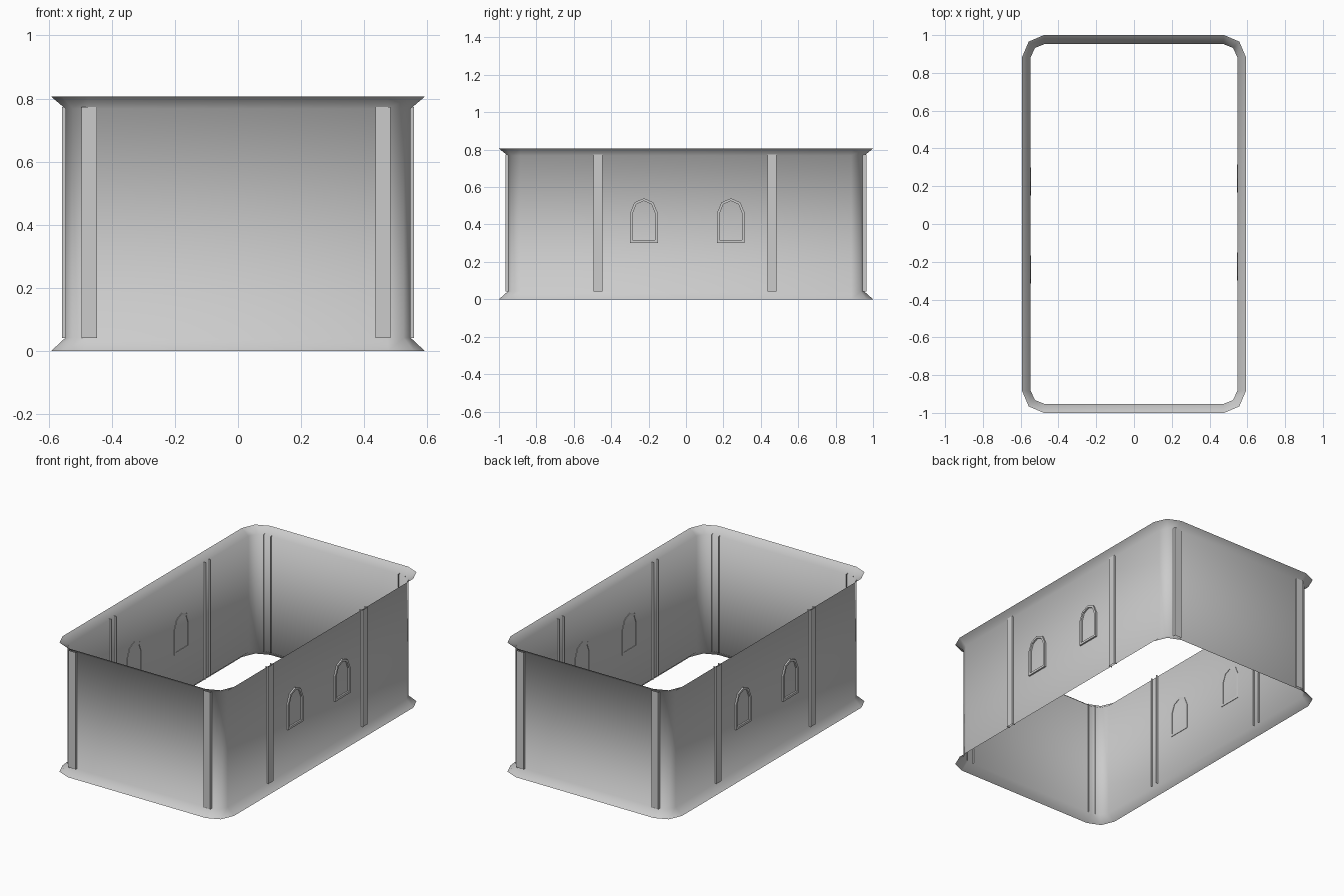
import bpy, bmesh, math
from mathutils import Matrix

cube = bpy.data.objects.get("Cube")
if cube:
    bpy.data.objects.remove(cube, do_unlink=True)

stone = bpy.data.materials.new("grey stone")
stone.use_nodes = True
colour = (0.6, 0.6, 0.6, 1)
stone.diffuse_color = colour
stone.node_tree.nodes["Principled BSDF"].inputs["Base Color"].default_value = colour

HALF_X, HALF_Y = 0.547, 0.953


def make(name, bm, matrix=Matrix(), smooth=False, consistent=True):
    if consistent:
        bmesh.ops.recalc_face_normals(bm, faces=bm.faces)
    bm.transform(matrix)
    mesh = bpy.data.meshes.new(name)
    bm.to_mesh(mesh)
    bm.free()
    for p in mesh.polygons:
        p.use_smooth = smooth
    mesh.materials.append(stone)
    obj = bpy.data.objects.new(name, mesh)
    bpy.context.collection.objects.link(obj)
    return obj


def outline(hx, hy, cut_x, cut_y):
    """Rectangle with two-segment rounded corners, counter-clockwise."""
    quarter = [(hx, hy - cut_y), (hx - cut_x * 0.3, hy - cut_y * 0.3), (hx - cut_x, hy)]
    pts = []
    for sx, sy in ((1, 1), (-1, 1), (-1, -1), (1, -1)):
        corner = [(x * sx, y * sy) for x, y in quarter]
        pts += corner if sx * sy > 0 else corner[::-1]
    return pts


# Open wall shell with flared top and foot
inner = outline(HALF_X, HALF_Y, 0.075, 0.07)
outer = outline(0.592, 1.0, 0.115, 0.115)
bm = bmesh.new()
rings = [[bm.verts.new((x, y, z)) for x, y in loop]
         for loop, z in ((outer, 0), (inner, 0.042), (inner, 0.768), (outer, 0.806))]
for low, high in zip(rings, rings[1:]):
    for i in range(len(low)):
        j = (i + 1) % len(low)
        bm.faces.new((low[i], low[j], high[j], high[i]))
make("wall_shell", bm, smooth=True, consistent=False)


# Local frame of a wall: x along the wall, y outward, z up
def wall_frame(angle, distance):
    return Matrix.Rotation(angle, 4, "Z") @ Matrix.Translation((0, -distance, 0)) @ Matrix.Scale(-1, 4, (0, 1, 0))


def pilaster(name, along, matrix):
    """Open-backed channel whose sides pass through the wall."""
    bm = bmesh.new()
    w, out, back = 0.024, 0.011, -0.012
    profile = [(-w, back), (-w, out), (w, out), (w, back)]
    low, high = ([bm.verts.new((along + x, y, z)) for x, y in profile] for z in (0.042, 0.773))
    for i in range(3):
        bm.faces.new((low[i], low[i + 1], high[i + 1], high[i]))
    # Normals face away from the channel
    bm.transform(matrix)
    make(name, bm, consistent=False)


def arch(half_width, bottom, spring, peak):
    shoulder = spring + (peak - spring) * 0.72
    return [(-half_width, bottom), (half_width, bottom), (half_width, spring),
            (half_width * 0.68, shoulder), (0, peak),
            (-half_width * 0.68, shoulder), (-half_width, spring)]


def window_frame(name, along, matrix):
    """Raised arched surround."""
    bm = bmesh.new()
    big, small = arch(0.074, 0.302, 0.462, 0.54), arch(0.06, 0.316, 0.46, 0.526)
    loops = [[bm.verts.new((along + x, y, z)) for x, z in pts]
             for pts, y in ((big, -0.003), (big, 0.01), (small, 0.01), (small, -0.003))]
    for k in range(4):
        a, b = loops[k], loops[(k + 1) % 4]
        for i in range(len(a)):
            j = (i + 1) % len(a)
            bm.faces.new((a[i], a[j], b[j], b[i]))
    make(name, bm, matrix)


walls = (("front", 0, HALF_Y), ("left", math.pi / 2, HALF_X),
         ("back", math.pi, HALF_Y), ("right", -math.pi / 2, HALF_X))
for side, angle, distance in walls:
    frame = wall_frame(angle, distance)
    for n, along in enumerate((-0.471, 0.459), 1):
        pilaster(f"{side}_pilaster_{n}", along, frame)
    if side in ("left", "right"):
        for n, along in enumerate((-0.225, 0.24), 1):
            window_frame(f"{side}_window_frame_{n}", along, frame)
